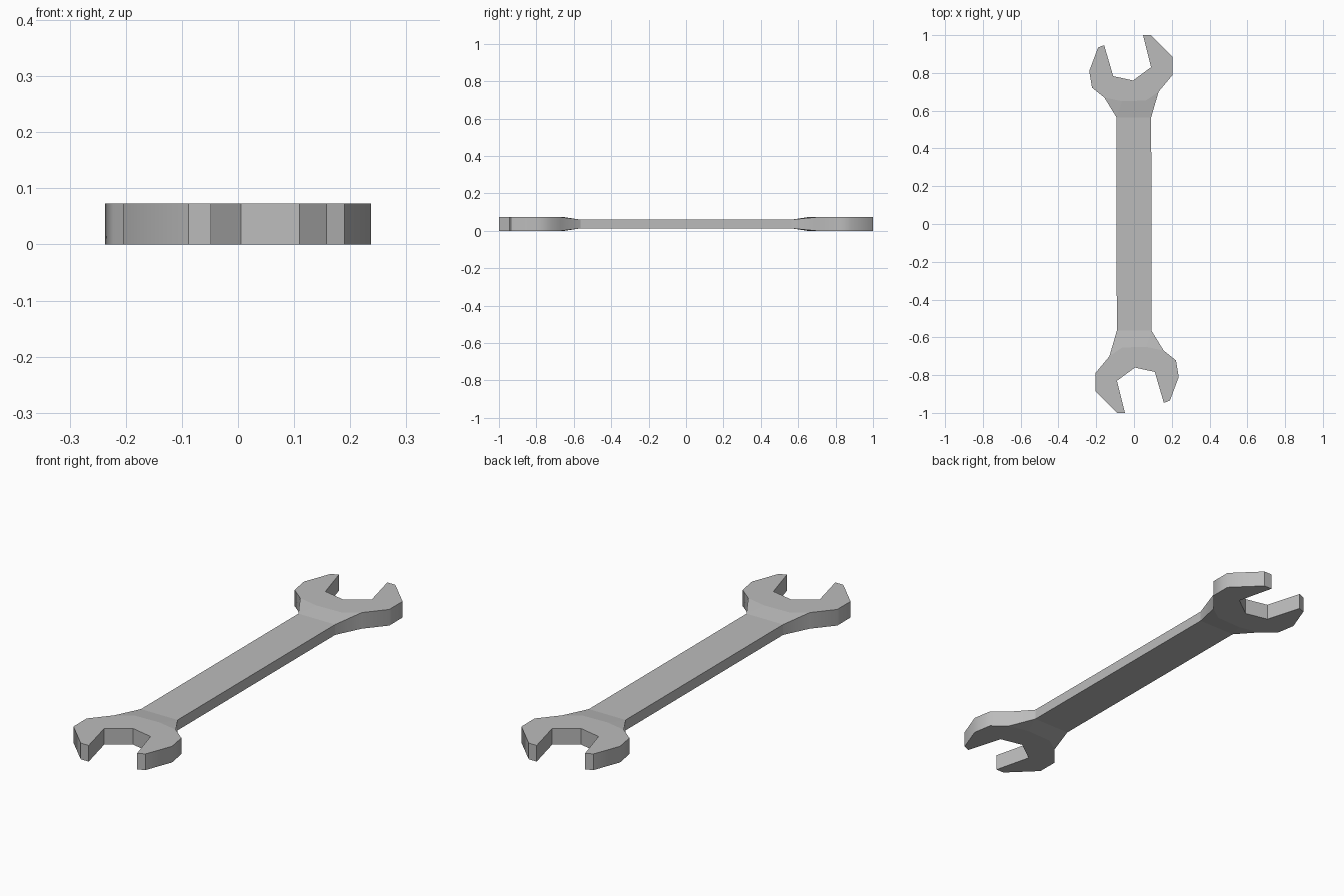
import bpy
import bmesh

cube = bpy.data.objects.get("Cube")
if cube:
    bpy.data.objects.remove(cube, do_unlink=True)

HEAD_Z = (0.0, 0.073)
SHANK_Z = (0.013, 0.06)

# Outline of one jaw, counter-clockwise from the right of the handle
RIGHT_CHEEK = [(0.13, 0.70), (0.205, 0.79), (0.205, 0.885), (0.088, 1.0)]
MOUTH = [(0.048, 1.0), (0.09, 0.83), (-0.005, 0.76), (-0.11, 0.783), (-0.158, 0.947)]
LEFT_CHEEK = [(-0.19, 0.935), (-0.237, 0.81), (-0.222, 0.722), (-0.157, 0.67)]
SHOULDER = [(-0.063, 0.65), (0.063, 0.654)]
NECK_RIGHT, NECK_LEFT = (0.091, 0.565), (-0.093, 0.565)

# Steel material
steel = bpy.data.materials.new("steel grey")
steel.use_nodes = True
colour = (0.5, 0.5, 0.5, 1.0)
steel.diffuse_color = colour
steel.node_tree.nodes["Principled BSDF"].inputs["Base Color"].default_value = colour

bm = bmesh.new()


def pairs(points, z, turn):
    """Matching bottom and top vertices; turn = -1 gives the opposite end."""
    return [[bm.verts.new((turn * x, turn * y, h)) for h in z] for x, y in points]


def caps(columns):
    """Top and bottom face over a loop of vertex pairs."""
    bm.faces.new([c[1] for c in columns])
    bm.faces.new([c[0] for c in reversed(columns)])


def walls(columns, smooth):
    """Side faces along a chain of vertex pairs."""
    for a, b in zip(columns, columns[1:]):
        bm.faces.new((a[0], b[0], b[1], a[1])).smooth = smooth


necks = []
for turn in (1, -1):
    right = pairs(RIGHT_CHEEK, HEAD_Z, turn)
    mouth = pairs(MOUTH, HEAD_Z, turn)
    left = pairs(LEFT_CHEEK, HEAD_Z, turn)
    shoulder = pairs(SHOULDER, HEAD_Z, turn)
    neck_r, neck_l = pairs([NECK_RIGHT, NECK_LEFT], SHANK_Z, turn)

    # Flat jaw faces and the slopes down to the thinner handle
    caps(right + mouth + left + shoulder)
    caps([neck_r, shoulder[1], shoulder[0], neck_l])
    caps([neck_r, right[0], shoulder[1]])
    caps([neck_l, shoulder[0], left[-1]])

    # Rounded cheeks, faceted tips and mouth
    walls([neck_r] + right, True)
    walls([right[-1]] + mouth + [left[0]], False)
    walls(left + [neck_l], True)
    necks.append((neck_r, neck_l))

# Handle between the two jaws
(back_r, back_l), (front_r, front_l) = necks
caps([back_r, back_l, front_r, front_l])
walls([back_l, front_r], False)
walls([front_l, back_r], False)

bmesh.ops.recalc_face_normals(bm, faces=bm.faces[:])
mesh = bpy.data.meshes.new("open_end_wrench")
bm.to_mesh(mesh)
bm.free()
mesh.materials.append(steel)
wrench = bpy.data.objects.new("open_end_wrench", mesh)
bpy.context.collection.objects.link(wrench)
